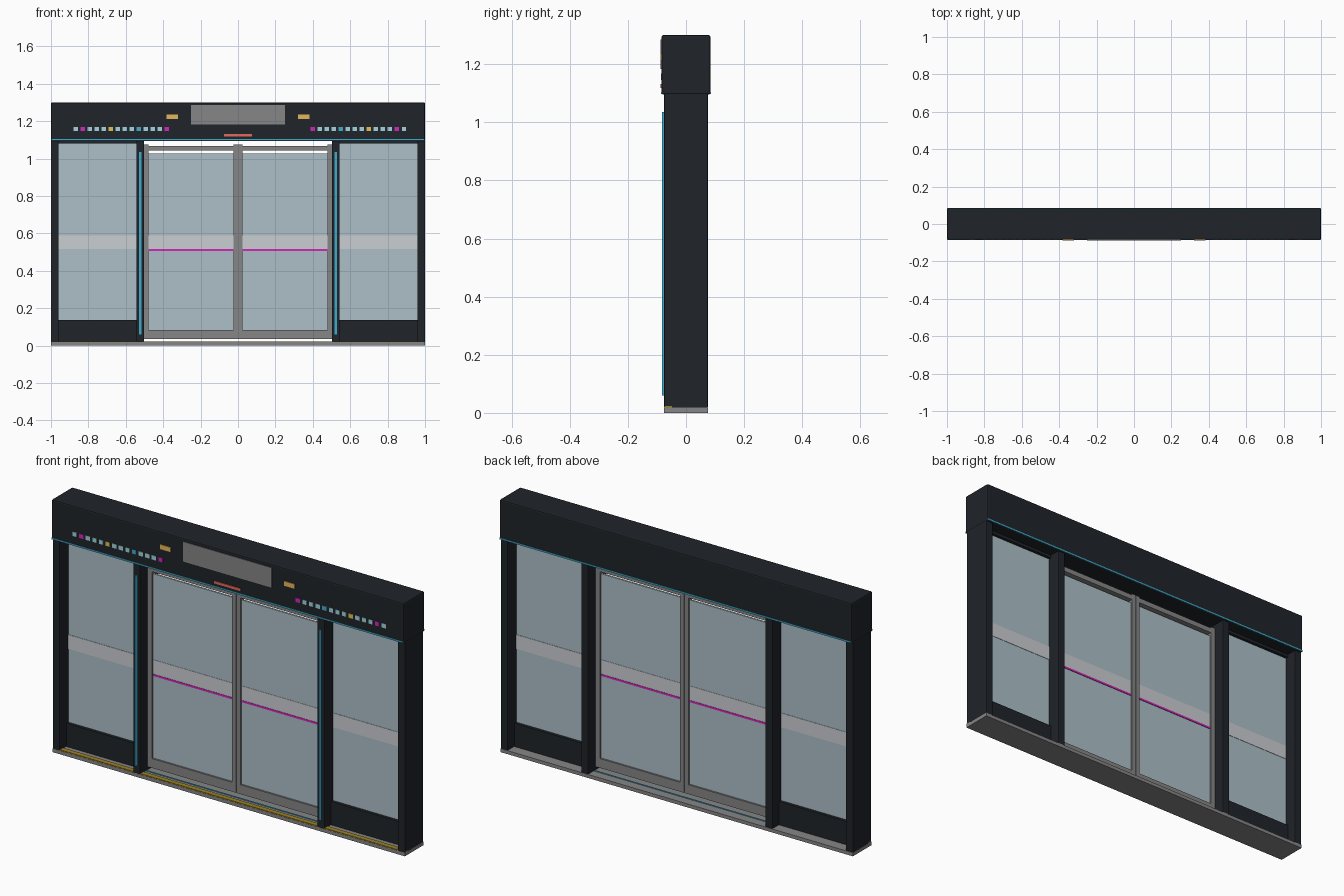
import bpy

if "Cube" in bpy.data.objects:
    bpy.data.objects.remove(bpy.data.objects["Cube"])


def material(name, r, g, b):
    m = bpy.data.materials.new(name)
    m.diffuse_color = (r, g, b, 1)
    m.use_nodes = True
    m.node_tree.nodes["Principled BSDF"].inputs["Base Color"].default_value = m.diffuse_color
    return m


DARK = material("dark_metal", 0.014, 0.017, 0.022)
STEEL = material("steel", 0.24, 0.24, 0.24)
GLASS = material("glass", 0.42, 0.53, 0.58)
FROST = material("frosted_band", 0.60, 0.62, 0.65)
CYAN = material("cyan_light", 0.05, 0.42, 0.62)
PALE = material("pale_blue", 0.36, 0.66, 0.75)
MAGENTA = material("magenta", 0.65, 0.02, 0.50)
YELLOW = material("yellow", 0.75, 0.55, 0.08)
AMBER = material("amber", 0.80, 0.47, 0.10)
RED = material("red", 0.80, 0.14, 0.11)
OCHRE = material("ochre", 0.33, 0.22, 0.02)


def box(name, x, y, z, mat=None, bevel=0):
    """Box from (min, max) ranges."""
    bpy.ops.mesh.primitive_cube_add(
        size=1, location=[(a + b) / 2 for a, b in (x, y, z)])
    o = bpy.context.object
    o.name = name
    o.scale = [b - a for a, b in (x, y, z)]
    bpy.ops.object.transform_apply(location=False, rotation=False, scale=True)
    if mat:
        o.data.materials.append(mat)
    if bevel:
        m = o.modifiers.new("bevel", "BEVEL")
        m.width = bevel
        m.segments = 2
    return o


def pair(name, x, y, z, mat=None, bevel=0):
    """Same box on the left and right."""
    box(name + "_right", x, y, z, mat, bevel)
    box(name + "_left", (-x[1], -x[0]), y, z, mat, bevel)


# Threshold, warning strip and floor guides
box("threshold", (-1, 1), (-0.075, 0.075), (0, 0.018), STEEL)
box("warning_strip", (-1, 1), (-0.074, -0.048), (0.014, 0.023), OCHRE)
for side, y in (("front", -0.028), ("back", 0.022)):
    box("floor_guide_" + side, (-0.5, 0.5), (y, y + 0.006), (0.016, 0.021), CYAN)

# Header with light lines along its lower edges
box("header", (-1, 1), (-0.084, 0.084), (1.095, 1.30), DARK, 0.006)
for side, y in (("front", -0.086), ("back", 0.080)):
    box("header_light_" + side, (-0.998, 0.998), (y, y + 0.006), (1.097, 1.105), CYAN)

# Display, signs and indicator squares on the header
box("display", (-0.252, 0.252), (-0.087, -0.08), (1.183, 1.285), STEEL)
pair("amber_sign", (0.322, 0.382), (-0.087, -0.08), (1.212, 1.236), AMBER)
box("red_sign", (-0.075, 0.075), (-0.087, -0.08), (1.118, 1.131), RED)
accents = {0: MAGENTA, 4: CYAN, 8: YELLOW, 12: MAGENTA}
for i in range(14):
    for side, x in (("right", 0.400 + i * 0.0375), ("left", -0.380 - i * 0.0375)):
        box(f"indicator_{side}_{i}", (x - 0.012, x + 0.012), (-0.086, -0.08),
            (1.146, 1.168), accents.get(i, PALE))

# Posts and vertical light strips
pair("outer_post", (0.96, 1.0), (-0.075, 0.075), (0.018, 1.10), DARK, 0.003)
pair("inner_post", (0.503, 0.543), (-0.075, 0.075), (0.018, 1.10), DARK, 0.003)
pair("post_light", (0.516, 0.528), (-0.082, -0.074), (0.06, 1.035), CYAN)

# Fixed side panels
pair("side_glass", (0.54, 0.963), (-0.005, 0.005), (0.13, 1.085), GLASS)
pair("side_band", (0.543, 0.96), (-0.007, 0.007), (0.515, 0.588), FROST)
pair("kick_panel", (0.54, 0.963), (-0.02, 0.02), (0.018, 0.138), DARK)
pair("side_top_rail", (0.54, 0.963), (-0.02, 0.02), (1.08, 1.10), DARK)

# Sliding doors
pair("door_outer_stile", (0.478, 0.503), (-0.014, 0.014), (0.035, 1.075), STEEL)
pair("door_centre_stile", (0.001, 0.024), (-0.014, 0.014), (0.035, 1.075), STEEL)
pair("door_bottom_rail", (0.024, 0.478), (-0.014, 0.014), (0.035, 0.083), STEEL)
pair("door_top_rail", (0.024, 0.478), (-0.014, 0.014), (1.042, 1.068), STEEL)
pair("door_glass", (0.024, 0.478), (-0.005, 0.005), (0.08, 1.028), GLASS)
pair("door_band", (0.024, 0.478), (-0.0065, 0.0065), (0.515, 0.588), FROST)
pair("door_stripe", (0.024, 0.478), (-0.008, 0.008), (0.505, 0.515), MAGENTA)
